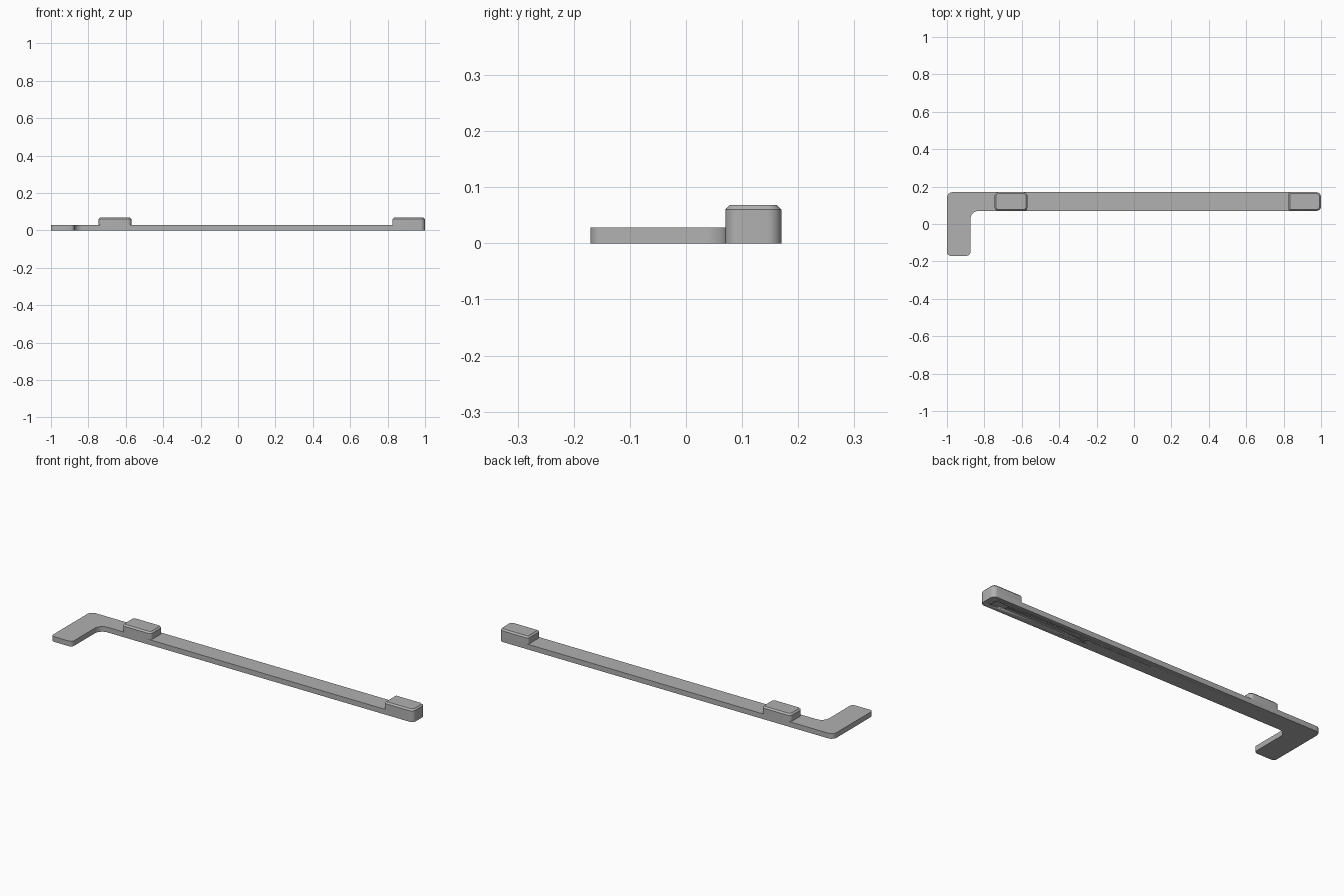
import bpy, bmesh, math
from mathutils import Vector

if "Cube" in bpy.data.objects:
    bpy.data.objects.remove(bpy.data.objects["Cube"])

grey = bpy.data.materials.new("plain grey")
grey.use_nodes = True
grey.diffuse_color = (0.44, 0.44, 0.44, 1)
grey.node_tree.nodes["Principled BSDF"].inputs["Base Color"].default_value = grey.diffuse_color

BAR_TOP, BLOCK_TOP, CHAMFER = 0.028, 0.068, 0.008
BACK, FRONT = 0.17, 0.07


def rounded(corners, steps=8):
    """Outline from (x, y, radius) right-angled corners, each rounded by an arc."""
    outline = []
    for i, (x, y, r) in enumerate(corners):
        here = Vector((x, y))
        before = (Vector(corners[i - 1][:2]) - here).normalized()
        after = (Vector(corners[(i + 1) % len(corners)][:2]) - here).normalized()
        if r == 0:
            outline.append(here)
            continue
        centre = here + (before + after) * r
        for k in range(steps + 1):
            a = math.pi / 2 * k / steps
            outline.append(centre - after * r * math.cos(a) - before * r * math.sin(a))
    return outline


def box_corners(x0, x1, y0, y1, left_r, right_r):
    return [(x0, y0, left_r), (x1, y0, right_r), (x1, y1, right_r), (x0, y1, left_r)]


def loft(name, rings):
    """Closed solid through a stack of (outline, height) rings."""
    bm = bmesh.new()
    loops = [[bm.verts.new((p.x, p.y, z)) for p in line] for line, z in rings]
    for low, high in zip(loops, loops[1:]):
        n = len(low)
        for i in range(n):
            j = (i + 1) % n
            bm.faces.new((low[i], low[j], high[j], high[i]))
    bm.faces.new(loops[0][::-1])
    bm.faces.new(loops[-1])
    bmesh.ops.recalc_face_normals(bm, faces=bm.faces)
    mesh = bpy.data.meshes.new(name)
    bm.to_mesh(mesh)
    bm.free()
    mesh.materials.append(grey)
    obj = bpy.data.objects.new(name, mesh)
    bpy.context.collection.objects.link(obj)
    bpy.ops.object.select_all(action="DESELECT")
    obj.select_set(True)
    bpy.context.view_layer.objects.active = obj
    bpy.ops.object.shade_smooth_by_angle(angle=math.radians(30))
    return obj


# L-shaped flat bar with a filleted inner corner
bar_line = rounded([(-1, -0.17, 0.02), (-0.875, -0.17, 0.02), (-0.875, FRONT, 0.045),
                    (1, FRONT, 0.025), (1, BACK, 0.025), (-1, BACK, 0.03)])
bar = loft("flat_bar", [(bar_line, 0), (bar_line, BAR_TOP)])


# Raised blocks with chamfered tops
def block(name, x0, x1, left_r, right_r):
    base = rounded(box_corners(x0, x1, FRONT, BACK, left_r, right_r))
    c = CHAMFER
    top = rounded(box_corners(x0 + c, x1 - c, FRONT + c, BACK - c,
                              max(left_r - c, 0), max(right_r - c, 0)))
    loft(name, [(base, BAR_TOP), (base, BLOCK_TOP - c), (top, BLOCK_TOP)])


block("middle_block", -0.745, -0.57, 0.02, 0.02)
block("end_block", 0.825, 1, 0.0101, 0.025)


# Shallow recesses in the underside: end pocket, long slot, small pocket
def recess(name, x0, x1, half_width, r):
    y = (FRONT + BACK) / 2
    line = rounded(box_corners(x0, x1, y - half_width, y + half_width, r, r))
    cutter = loft(name, [(line, -0.01), (line, 0.005)])
    cutter.hide_render = True
    cutter.hide_set(True)
    cutter.display_type = "WIRE"
    mod = bar.modifiers.new(name, "BOOLEAN")
    mod.operation = "DIFFERENCE"
    mod.solver = "EXACT"
    mod.object = cutter


recess("end_pocket_cutter", 0.90, 0.96, 0.022, 0.015)
recess("slot_cutter", 0.51, 0.88, 0.008, 0.007)
recess("small_pocket_cutter", 0.36, 0.40, 0.016, 0.012)
